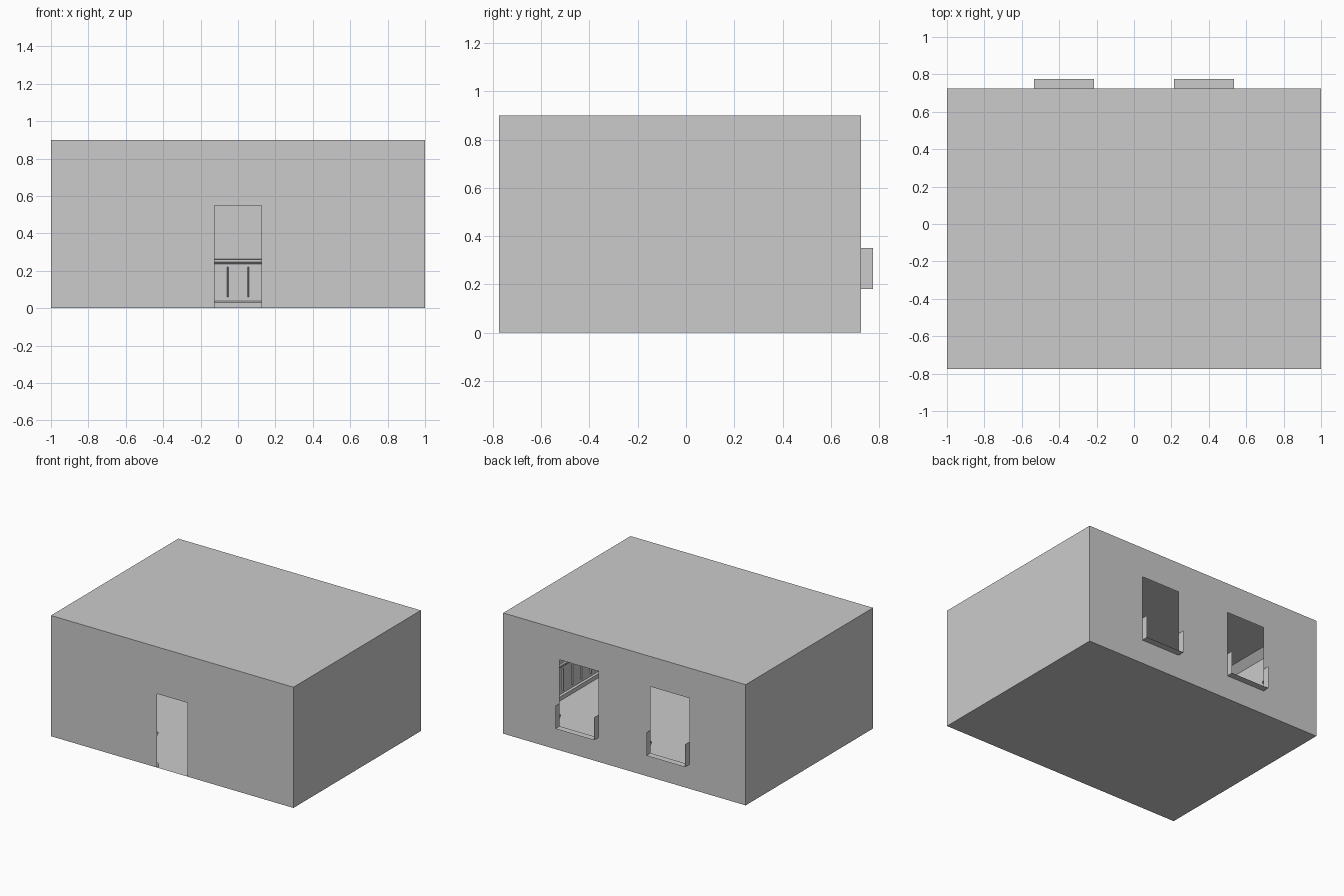
import bpy, bmesh
from mathutils import Vector

if "Cube" in bpy.data.objects:
    bpy.data.objects.remove(bpy.data.objects["Cube"])

X, Y0, Y1, H = 1.0, -0.775, 0.725, 0.9
CY = (Y0 + Y1) / 2
DOOR = (-0.125, 0.125, 0.0, 0.55)
WINDOWS = [(-0.535, -0.215, 0.18, 0.675), (0.215, 0.535, 0.18, 0.675)]


def make(name, quads):
    bm = bmesh.new()
    for q in quads:
        bm.faces.new([bm.verts.new(p) for p in q])
    bmesh.ops.remove_doubles(bm, verts=bm.verts, dist=1e-5)
    me = bpy.data.meshes.new(name)
    bm.to_mesh(me)
    bm.free()
    ob = bpy.data.objects.new(name, me)
    bpy.context.collection.objects.link(ob)
    return ob


def pierced_wall(name, y, holes, flip):
    """Thin wall along x, split into cells around its openings."""
    xs = sorted({-X, X, *[v for h in holes for v in h[:2]]})
    zs = sorted({0.0, H, *[v for h in holes for v in h[2:]]})
    quads = []
    for a, b in zip(xs, xs[1:]):
        for c, d in zip(zs, zs[1:]):
            mx, mz = (a + b) / 2, (c + d) / 2
            if any(h[0] < mx < h[1] and h[2] < mz < h[3] for h in holes):
                continue
            q = [(a, y, c), (b, y, c), (b, y, d), (a, y, d)]
            quads.append(q[::-1] if flip else q)
    make(name, quads)


# Shell of the room
pierced_wall("front_wall", Y0, [DOOR], False)
pierced_wall("back_wall", Y1, WINDOWS, True)
make("right_wall", [[(X, Y0, 0), (X, Y1, 0), (X, Y1, H), (X, Y0, H)]])
make("left_wall", [[(-X, Y1, 0), (-X, Y0, 0), (-X, Y0, H), (-X, Y1, H)]])
make("floor", [[(-X, Y1, 0), (X, Y1, 0), (X, Y0, 0), (-X, Y0, 0)]])
make("ceiling", [[(-X, Y0, H), (X, Y0, H), (X, Y1, H), (-X, Y1, H)]])

# Open window boxes: a sill sheet with two low cheeks
for i, (a, b, z, _) in enumerate(WINDOWS):
    y, t = Y1 + 0.05, z + 0.17
    make(f"window_sill_{i}", [
        [(a, y, z), (b, y, z), (b, Y1, z), (a, Y1, z)],
        [(a, Y1, z), (a, y, z), (a, y, t), (a, Y1, t)],
        [(b, y, z), (b, Y1, z), (b, Y1, t), (b, y, t)]])

# Interior walls: start, direction, inward normal, length, openings along the run
SIDES = [
    (Vector((-X, Y0, 0)), Vector((1, 0, 0)), Vector((0, 1, 0)), 2 * X, [DOOR]),
    (Vector((X, Y0, 0)), Vector((0, 1, 0)), Vector((-1, 0, 0)), Y1 - Y0, []),
    (Vector((-X, Y1, 0)), Vector((1, 0, 0)), Vector((0, -1, 0)), 2 * X, WINDOWS),
    (Vector((-X, Y0, 0)), Vector((0, 1, 0)), Vector((1, 0, 0)), Y1 - Y0, []),
]


def trim(name, profile):
    """Moulding run round the room, mitred at corners, stopped at openings."""
    lo, hi = min(p[1] for p in profile), max(p[1] for p in profile)
    quads = []
    for o, d, n, length, holes in SIDES:
        cuts = [0.0]
        for h in holes:
            if h[2] < hi and h[3] > lo:
                cuts += [h[0] + X, h[1] + X]
        cuts.append(length)
        for a, b in zip(cuts[::2], cuts[1::2]):
            def at(s, p):
                if s == 0:
                    s = p[0]
                elif s == length:
                    s = length - p[0]
                return o + d * s + n * p[0] + Vector((0, 0, p[1]))
            for p, q in zip(profile, profile[1:]):
                quads.append([at(a, p), at(b, p), at(b, q), at(a, q)])
    make(name, quads)


trim("skirting_board", [(0.015, 0.0), (0.015, 0.03), (0.002, 0.037)])
trim("chair_rail", [(0.002, 0.235), (0.016, 0.248), (0.016, 0.26), (0.002, 0.262)])
trim("crown_moulding", [(0.001, H - 0.05), (0.05, H - 0.001)])

# Slim vertical beads of the wainscot
beads = []
for o, d, n, length, holes in SIDES:
    for k in range(-9, 10):
        s = length / 2 + (k + 0.5) * 0.11
        if not 0.03 < s < length - 0.03:
            continue
        if any(h[0] + X - 0.01 < s < h[1] + X + 0.01 for h in holes):
            continue
        foot = [o + d * (s - 0.004) + n * 0.001, o + d * s + n * 0.01, o + d * (s + 0.004) + n * 0.001]
        lo, hi = Vector((0, 0, 0.06)), Vector((0, 0, 0.22))
        for p, q in zip(foot, foot[1:]):
            beads.append([p + lo, q + lo, q + hi, p + hi])
make("wainscot_beads", beads)
